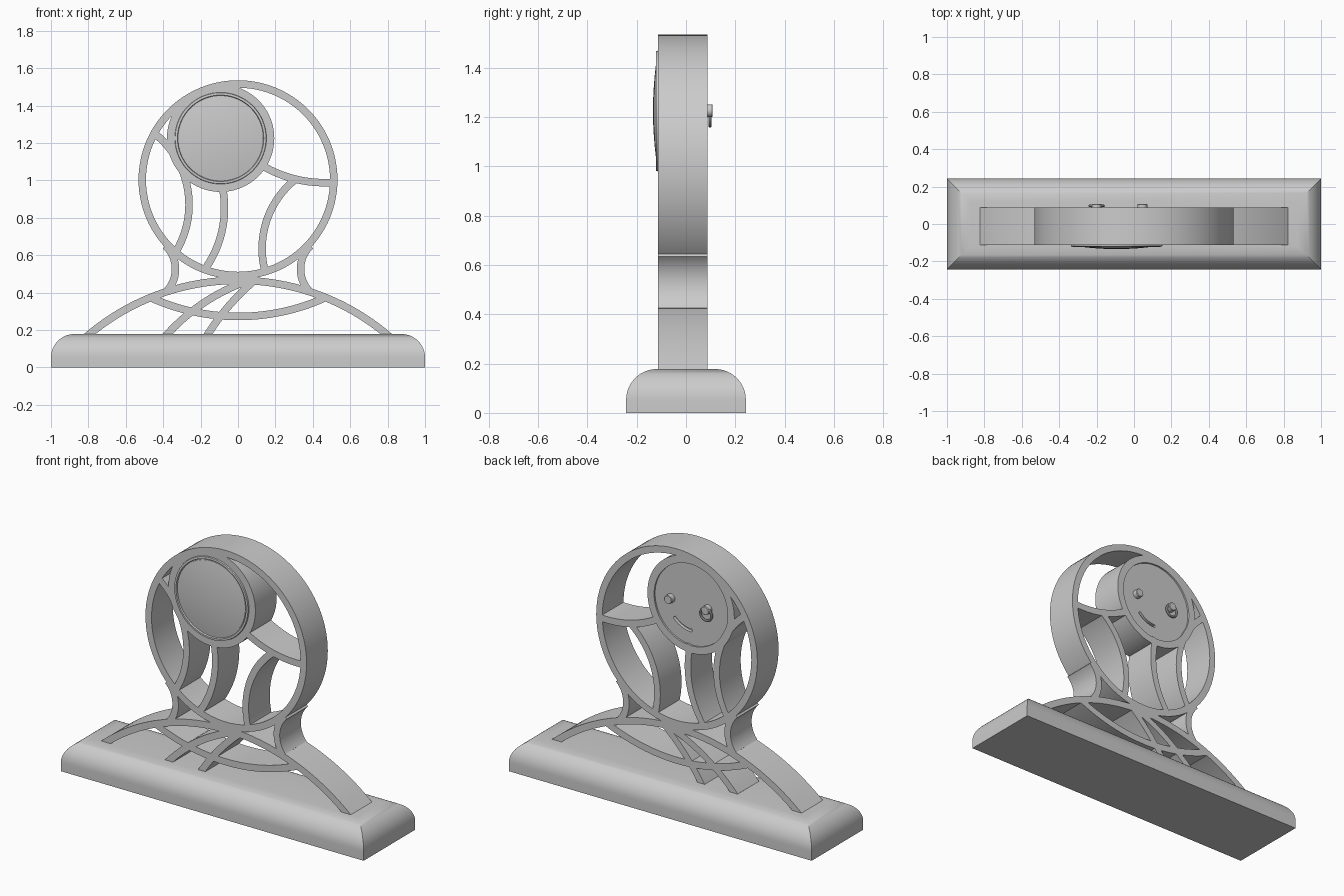
import bpy, bmesh
from math import pi, sin, cos, atan2, hypot, radians

if "Cube" in bpy.data.objects:
    bpy.data.objects.remove(bpy.data.objects["Cube"])

FRONT, BACK = -0.113, 0.087      # depth of the openwork frame
BAND = 0.04                      # thickness of every band
DRUM_X, DRUM_Z = -0.093, 1.225   # axis of the round drum

grey = bpy.data.materials.new("plain grey")
grey.use_nodes = True
grey.diffuse_color = (0.6, 0.6, 0.6, 1)
grey.node_tree.nodes["Principled BSDF"].inputs["Base Color"].default_value = (0.6, 0.6, 0.6, 1)


def finish(name, bm):
    bmesh.ops.remove_doubles(bm, verts=bm.verts, dist=1e-5)
    bmesh.ops.recalc_face_normals(bm, faces=bm.faces)
    mesh = bpy.data.meshes.new(name)
    bm.to_mesh(mesh)
    bm.free()
    mesh.materials.append(grey)
    obj = bpy.data.objects.new(name, mesh)
    bpy.context.collection.objects.link(obj)
    return obj


def loft(name, rings, closed=False):
    """Skin a list of equal point rings; cap the ends unless closed."""
    bm = bmesh.new()
    rows = [[bm.verts.new(p) for p in ring] for ring in rings]
    n = len(rows[0])
    pairs = list(zip(rows, rows[1:])) + ([(rows[-1], rows[0])] if closed else [])
    for a, b in pairs:
        for i in range(n):
            j = (i + 1) % n
            bm.faces.new((a[i], a[j], b[j], b[i]))
    if not closed:
        bm.faces.new(rows[0])
        bm.faces.new(rows[-1])
    return finish(name, bm)


def band(name, cx, cz, r, a0, a1, width=BAND, y0=FRONT, y1=BACK, steps=32):
    """Flat band following a circle in the front plane."""
    closed = abs(a1 - a0) > 2 * pi - 1e-4
    rings = []
    for i in range(steps if closed else steps + 1):
        a = a0 + (a1 - a0) * i / steps
        rings.append([(cx + q * cos(a), y, cz + q * sin(a))
                      for q, y in ((r - width / 2, y0), (r + width / 2, y0),
                                   (r + width / 2, y1), (r - width / 2, y1))])
    return loft(name, rings, closed)


def band_through(name, p, q, s, width=BAND):
    """Band along the arc through three points."""
    (ax, az), (bx, bz), (cx, cz) = p, q, s
    d = 2 * (ax * (bz - cz) + bx * (cz - az) + cx * (az - bz))
    a2, b2, c2 = ax * ax + az * az, bx * bx + bz * bz, cx * cx + cz * cz
    ox = (a2 * (bz - cz) + b2 * (cz - az) + c2 * (az - bz)) / d
    oz = (a2 * (cx - bx) + b2 * (ax - cx) + c2 * (bx - ax)) / d
    start, end = atan2(az - oz, ax - ox), atan2(cz - oz, cx - ox)
    sweep = (end - start + pi) % (2 * pi) - pi
    return band(name, ox, oz, hypot(ax - ox, az - oz), start, start + sweep, width)


def lathe(name, profile, x=DRUM_X, z=DRUM_Z, steps=72):
    """Turn a (radius, y) profile around a front-to-back axis."""
    bm = bmesh.new()
    verts = [bm.verts.new((r, y, 0)) for r, y in profile]
    edges = [bm.edges.new(e) for e in zip(verts, verts[1:])]
    bmesh.ops.spin(bm, geom=verts + edges, cent=(0, 0, 0), axis=(0, 1, 0),
                   angle=2 * pi, steps=steps)
    bmesh.ops.translate(bm, verts=bm.verts, vec=(x, 0, z))
    bmesh.ops.remove_doubles(bm, verts=bm.verts, dist=1e-5)
    return finish(name, bm)


# Plinth: mitred block with rounded upper edges
R, TOP = 0.125, 0.178
steps = [(0, 0)] + [(R * (1 - cos(t * pi / 24)), TOP - R + R * sin(t * pi / 24)) for t in range(13)]
loft("plinth", [[(sx * (1 - inset), sy * (0.243 - inset), z)
                 for sx, sy in ((-1, -1), (1, -1), (1, 1), (-1, 1))] for inset, z in steps])

# Main ring, broad arch and hanging lens arc
band("main_ring", 0, 1.003, 0.512, 0, 2 * pi, steps=96)
band("base_arch", 0, -0.775, 1.24, radians(90 - 41), radians(90 + 41), steps=48)
band("hanging_arc", 0, 1.406, 1.134, radians(270 - 24), radians(270 + 24))

# Waist curves joining ring and arch
for side, s in (("right", -1), ("left", 1)):
    band_through("waist_curve_" + side, (s * 0.388, 0.65), (s * 0.335, 0.54), (s * 0.377, 0.412))

# Curved struts of the openwork
struts = {
    "outer_strut": ((-0.447, 1.251), (-0.262, 0.861), (-0.334, 0.615)),
    "middle_strut": ((-0.088, 0.984), (-0.08, 0.759), (-0.174, 0.529)),
    "inner_strut": ((0.307, 1.005), (0.152, 0.781), (0.142, 0.524)),
    "side_strut": ((0.136, 1.075), (0.313, 1.005), (0.505, 0.989)),
    "long_brace": ((-0.388, 0.166), (-0.163, 0.358), (0.061, 0.465)),
    "short_brace": ((-0.168, 0.166), (-0.051, 0.326), (0.083, 0.46)),
}
for name, points in struts.items():
    band_through(name, *points)

# Drum with a recessed back plate
PLATE = 0.077
drum = lathe("drum", [(0, PLATE), (0.243, PLATE), (0.243, BACK), (0.287, BACK),
                      (0.287, FRONT), (0, FRONT)])

# Curved slot cut into the back plate
cutter = band("slot_cutter", DRUM_X, DRUM_Z, 0.158, radians(-90), radians(-42),
              width=0.018, y0=PLATE - 0.02, y1=PLATE + 0.05, steps=12)
cutter.hide_render = True
cut = drum.modifiers.new("slot", "BOOLEAN")
cut.operation, cut.solver, cut.object = "DIFFERENCE", "EXACT", cutter
bpy.context.view_layer.objects.active = drum
bpy.ops.object.modifier_apply(modifier=cut.name)
bpy.data.objects.remove(cutter)

# Front bezel and domed cover
lathe("bezel", [(0.245, FRONT), (0.243, -0.121), (0.231, -0.122), (0.228, -0.114), (0.228, FRONT)])
lathe("domed_cover", [(0.224, FRONT), (0.224, -0.117)] +
      [(0.224 * (1 - i / 8), -0.117 - 0.017 * (1 - (1 - i / 8) ** 2)) for i in range(1, 9)])

# Back knobs and the ring handle
for name, x in (("setting_knob", 0.045), ("winding_knob", -0.2)):
    lathe(name, [(0, PLATE), (0.026, PLATE), (0.026, 0.105), (0.023, 0.108), (0, 0.108)],
          x, 1.226, 24)
bpy.ops.mesh.primitive_torus_add(major_radius=0.037, minor_radius=0.007, major_segments=32,
                                 minor_segments=10, location=(-0.2, 0.097, 1.201),
                                 rotation=(pi / 2, 0, 0))
handle = bpy.context.object
handle.name = "ring_handle"
handle.data.materials.append(grey)

# Smooth curved surfaces, crisp edges
bpy.ops.object.select_all(action="DESELECT")
for obj in bpy.context.collection.objects:
    if obj.type == "MESH":
        obj.select_set(True)
        bpy.context.view_layer.objects.active = obj
bpy.ops.object.shade_smooth_by_angle(angle=radians(30))
